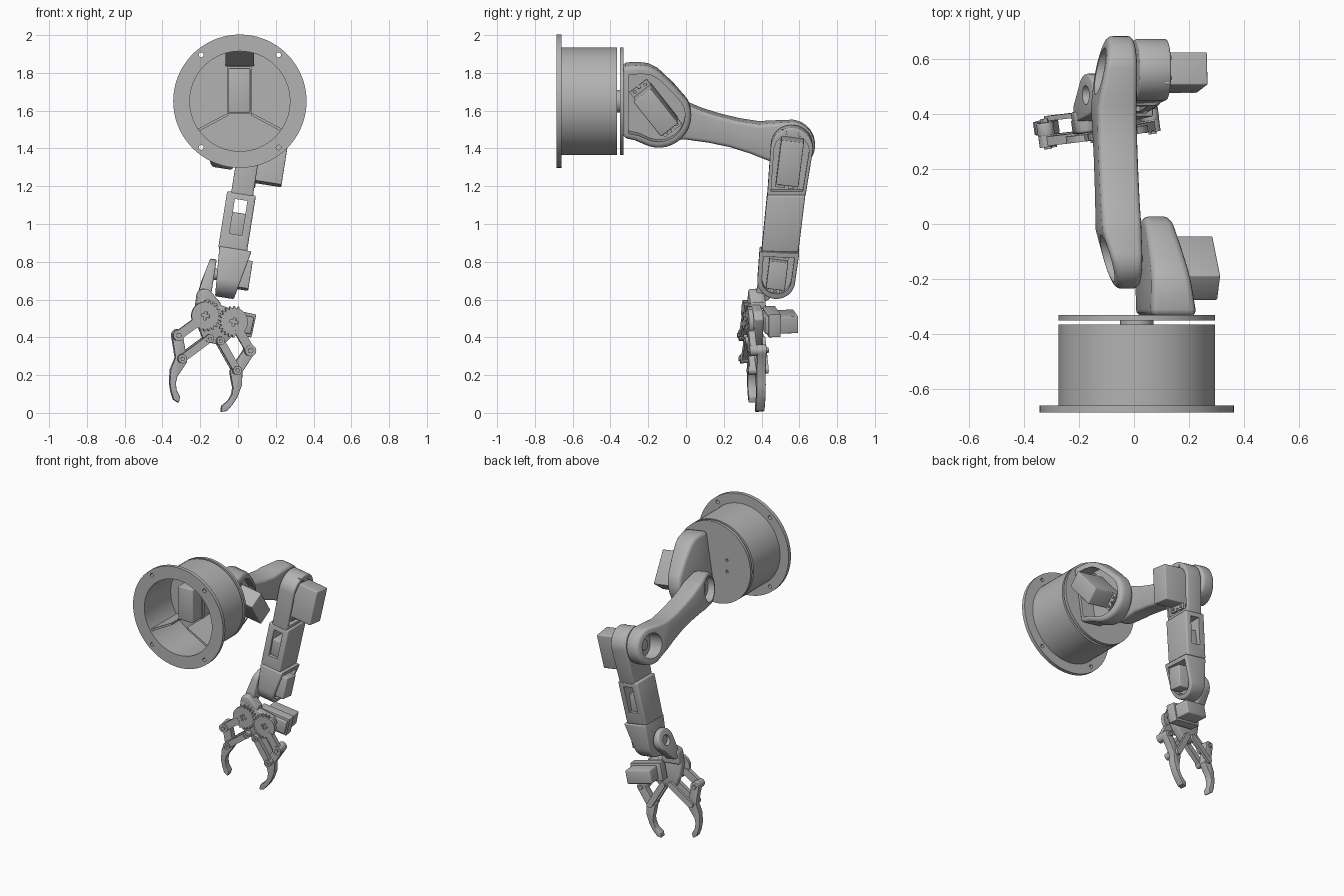
import bpy, bmesh
from math import sin, cos, pi, radians
from mathutils import Matrix, Vector
from mathutils.geometry import convex_hull_2d

if "Cube" in bpy.data.objects:
    bpy.data.objects.remove(bpy.data.objects["Cube"])

GREY = bpy.data.materials.new("plain_grey")
GREY.use_nodes = True
GREY.diffuse_color = (0.45, 0.45, 0.45, 1)
GREY.node_tree.nodes["Principled BSDF"].inputs["Base Color"].default_value = (0.45, 0.45, 0.45, 1)


def move(x, y, z):
    return Matrix.Translation((x, y, z))


def turn(deg, axis):
    return Matrix.Rotation(radians(deg), 4, axis)


# Frames: fixed base, arm swung about the base axis, gripper
BASE = move(0.01, 0, 1.65)
ARM = BASE @ turn(9, 'Y')
GRIP = ARM @ move(0.068, 0.365, -1.154) @ turn(3, 'Y') @ turn(8, 'Z')


def arc(cx, cy, r, a0=0, a1=360, n=24):
    steps = n if a1 - a0 == 360 else n + 1
    angles = [radians(a0 + (a1 - a0) * i / n) for i in range(steps)]
    return [(cx + r * cos(a), cy + r * sin(a)) for a in angles]


def hull(*groups):
    pts = [Vector(p) for g in groups for p in g]
    return [tuple(pts[i]) for i in convex_hull_2d(pts)]


def rect(x0, x1, y0, y1):
    return [(x0, y0), (x1, y0), (x1, y1), (x0, y1)]


def shrink(pts, k, cx, cy):
    return [(cx + (x - cx) * k, cy + (y - cy) * k) for x, y in pts]


def extrude(name, pts, a, b, frame, axis, warp=None, splits=()):
    bm = bmesh.new()

    def ring(d):
        return [bm.verts.new((d, p, q) if axis == 'X' else (p, d, q)) for p, q in pts]
    lo, hi = ring(a), ring(b)
    bm.faces.new(lo)
    bm.faces.new(hi)
    for i in range(len(pts)):
        j = (i + 1) % len(pts)
        bm.faces.new((lo[i], lo[j], hi[j], hi[i]))
    for y in splits:
        bmesh.ops.bisect_plane(bm, geom=bm.verts[:] + bm.edges[:] + bm.faces[:],
                               plane_co=(0, y, 0), plane_no=(0, 1, 0))
    if warp:
        for v in bm.verts:
            v.co.x = warp(v.co)
    bmesh.ops.recalc_face_normals(bm, faces=bm.faces)
    mesh = bpy.data.meshes.new(name)
    bm.to_mesh(mesh)
    bm.free()
    obj = bpy.data.objects.new(name, mesh)
    bpy.context.collection.objects.link(obj)
    obj.matrix_world = frame
    mesh.materials.append(GREY)
    return obj


def part(name, pts, a, b, frame=ARM, axis='X', warp=None, splits=(), bevel=0, cuts=()):
    """Extruded profile, optionally warped, bevelled and cut by other (pts, a, b, axis) profiles."""
    obj = extrude(name, pts, a, b, frame, axis, warp, splits)
    bpy.context.view_layer.update()
    bpy.ops.object.select_all(action='DESELECT')
    obj.select_set(True)
    bpy.context.view_layer.objects.active = obj
    if bevel:
        m = obj.modifiers.new("bevel", 'BEVEL')
        m.width, m.segments, m.limit_method, m.angle_limit = bevel, 3, 'ANGLE', radians(40)
        bpy.ops.object.modifier_apply(modifier=m.name)
    for c in cuts:
        cutter = extrude("cutter", *c[:3], frame, c[3])
        bpy.context.view_layer.update()
        m = obj.modifiers.new("cut", 'BOOLEAN')
        m.operation, m.solver, m.object = 'DIFFERENCE', 'EXACT', cutter
        bpy.ops.object.modifier_apply(modifier=m.name)
        bpy.data.objects.remove(cutter)
    bpy.ops.object.shade_smooth_by_angle(angle=radians(32))
    return obj


def servo(name, y, w, u0, u1, tilt, length, width, ear, frame=ARM):
    f = frame @ move(0, y, w) @ turn(tilt, 'X')
    h, k = length / 2, width / 2
    part(name + "_body", rect(-k, k, -h, h), u0, u1, f, bevel=0.006)
    part(name + "_ears", rect(-k, k, -h - 0.035, h + 0.035), ear, ear + 0.018, f,
         cuts=[(rect(-0.008, 0.008, s * (h + 0.03) - 0.012, s * (h + 0.03) + 0.012),
                ear - 0.1, ear + 0.1, 'X') for s in (-1, 1)])
    for s in (-1, 1):
        for t in (-1, 1):
            part(name + "_screw", arc(t * k * 0.6, s * (h + 0.018), 0.009, n=10), ear, ear + 0.026, f)


# ---- Base: flange, hollow drum, turntable
bore = arc(0, 0, 0.265, n=64)
holes = [(arc(sx * 0.205, sz * 0.245, 0.013, n=12), -0.8, -0.6, 'Y') for sx in (-1, 1) for sz in (-1, 1)]
part("base_flange", arc(0, 0, 0.353, n=72), -0.685, -0.66, BASE, 'Y',
     cuts=[(bore, -0.8, -0.5, 'Y')] + holes)
part("base_drum", arc(0, 0, 0.285, n=72), -0.66, -0.365, BASE, 'Y', cuts=[(bore, -0.8, -0.39, 'Y')])
lens = arc(0, -0.33, 0.2, 48, 132, 12) + arc(0, -0.01, 0.2, 228, 312, 12)
lens = [(x * 1.1, z * 0.5 - 0.085) for x, z in lens]
part("base_web", arc(0, 0, 0.268, 213, 327, 24) + [(0.06, -0.06), (-0.06, -0.06)], -0.685, -0.66, BASE, 'Y',
     cuts=[(lens, -0.8, -0.5, 'Y')])
for s in (-1, 1):
    part("base_rib", [(s * 0.06, -0.06), (s * 0.222, -0.146), (s * 0.222, -0.162), (s * 0.06, -0.075)],
         -0.67, -0.385, BASE, 'Y')
part("base_servo", rect(-0.06, 0.055, -0.06, 0.175), -0.6, -0.38, BASE, 'Y', bevel=0.006)
part("base_servo_rim", rect(-0.067, 0.062, -0.067, 0.185), -0.5, -0.48, BASE, 'Y')
part("base_wedge", [(-0.6, 0.262), (-0.385, 0.262), (-0.385, 0.185)], -0.075, 0.075, BASE)
part("spindle", arc(0, 0, 0.06), -0.37, -0.345, BASE, 'Y')
part("turntable", arc(0, 0, 0.285, n=72), -0.35, -0.33, BASE, 'Y',
     cuts=[(arc(-0.1, z, 0.01, n=10), -0.4, -0.3, 'Y') for z in (-0.04, 0.04)])

# ---- Shoulder bracket with a hollow for its servo
shoulder = [(-0.335, -0.17), (-0.27, -0.185)] + arc(-0.14, -0.06, 0.168, -115, 30, 24) \
    + [(-0.06, 0.1), (-0.117, 0.157), (-0.155, 0.19), (-0.2, 0.212), (-0.25, 0.218), (-0.335, 0.215)]


def shoulder_taper(v):
    t = (v.y + 0.335) / 0.37
    return 0.02 + 0.01 * t + (v.x - 0.02) * (1 - 0.42 * t)


part("shoulder_bracket", shoulder, 0.02, 0.19, warp=shoulder_taper, bevel=0.025,
     cuts=[(shrink(shoulder, 0.82, -0.16, -0.03), 0.085, 0.4, 'X')])
servo("shoulder_servo", -0.16, -0.016, 0.07, 0.29, 38, 0.235, 0.115, 0.12)

# ---- Upper arm: waisted link, both ends slanting on the outer face
S, E = (-0.125, -0.1), (0.555, -0.238)
link = arc(*S, 0.11, 80, 270, 24) + [(0, -0.205), (0.12, -0.222), (0.23, -0.245), (0.34, -0.28), (0.44, -0.32)] \
    + arc(*E, 0.128, -110, 85, 24) + [(0.47, -0.117), (0.387, -0.123), (0.28, -0.106),
                                      (0.175, -0.08), (0.08, -0.05), (0, -0.015)]


def link_taper(v):
    if v.x > -0.05:
        return v.x
    return v.x + 0.28 * max(0, -0.02 - v.y) + 0.2 * max(0, v.y - 0.43)


part("upper_arm", link, -0.122, 0.022, warp=link_taper, splits=(-0.02, 0.43), bevel=0.02,
     cuts=[(arc(*S, 0.085, n=32), -0.3, -0.02, 'X'), (arc(*E, 0.085, n=32), -0.3, -0.02, 'X')])
for name, (y, w) in (("shoulder", S), ("elbow", E)):
    part(name + "_hub", arc(y, w, 0.035, n=20), -0.04, 0.06)

# ---- Forearm: elbow plate, windowed box, wrist housing
plate = hull(arc(0.56, -0.232, 0.112, n=40), [(0.43, -0.49), (0.632, -0.49)])
part("forearm_plate", plate, 0.03, 0.147, bevel=0.008,
     cuts=[(shrink(plate, 0.83, 0.55, -0.31), 0.09, 0.3, 'X')])
servo("elbow_servo", 0.55, -0.29, 0.07, 0.287, -7, 0.24, 0.12, 0.125)
part("forearm_box", [(0.43, -0.48), (0.632, -0.48), (0.595, -0.785), (0.4, -0.785)], 0.008, 0.162, bevel=0.01,
     cuts=[(rect(0.055, 0.122, -0.7, -0.515), 0.2, 0.8, 'Y')])
part("forearm_servo", rect(0.05, 0.125, -0.705, -0.585), 0.43, 0.58, axis='Y', bevel=0.005)

housing = hull(arc(0.478, -0.94, 0.1, n=40), [(0.39, -0.775), (0.6, -0.785)])


def housing_taper(v):
    t = max(0, (-0.775 - v.z) / 0.265)
    return v.x * (1 - 0.42 * t) + 0.024 * t


part("wrist_housing", housing, 0.013, 0.186, warp=housing_taper, bevel=0.008,
     cuts=[(shrink(housing, 0.78, 0.485, -0.91), 0.08, 0.4, 'X')])
servo("wrist_servo", 0.482, -0.905, 0.06, 0.2, -7, 0.15, 0.1, 0.1)

# ---- Wrist lobe and neck leading to the palm
lobe = hull(arc(0.468, -0.925, 0.078, n=32), [(0.365, -1.07), (0.43, -1.07)])
part("wrist_lobe", lobe, -0.065, 0.01, bevel=0.008,
     warp=lambda v: v.x + (max(0, v.z + 1.03) * 0.22 if v.x < -0.03 else 0),
     cuts=[(arc(0.468, -0.925, 0.035), -0.2, -0.02, 'X')])
part("wrist_pin", arc(0.468, -0.925, 0.03, n=20), -0.025, 0.04)
part("neck", hull(arc(-0.095, 0.1, 0.04, n=20), [(-0.13, 0.03), (0, 0.05), (-0.01, 0.085)]),
     -0.02, 0.06, GRIP, 'Y', bevel=0.01)

# ---- Palm and its servo
palm = [(-0.125, 0.1), (-0.03, 0.075), (0.1, 0.06), (0.13, 0.02), (0.1, -0.06),
        (0.05, -0.135), (-0.05, -0.135), (-0.1, -0.06), (-0.13, 0.02)]
part("palm", palm, -0.022, 0.03, GRIP, 'Y', bevel=0.006)
part("grip_servo", rect(0.01, 0.19, -0.046, 0.046), 0.028, 0.205, GRIP, 'Y', bevel=0.006)
part("grip_servo_ears", rect(-0.02, 0.2, -0.062, 0.062), 0.045, 0.11, GRIP, 'Y', bevel=0.004)


# ---- Gripper: mirrored gears, linkage and claws
def gear(cx, facing, teeth=22):
    pts = []
    for i in range(teeth * 4):
        a = 2 * pi * i / (teeth * 4)
        toothed = cos(a) * facing > -0.25
        r = 0.074 if not toothed else (0.084 if i % 4 < 2 else 0.07)
        pts.append((cx + r * cos(a), r * sin(a)))
    return pts


def bar(p, q, r):
    return hull(arc(*p, r, n=20), arc(*q, r, n=20))


for s, side in ((-1, "right"), (1, "left")):
    hub, knee = (s * 0.078, 0), (s * 0.196, -0.131)
    inner, lower = (s * 0.03, -0.113), (s * 0.15, -0.248)
    part(side + "_gear", gear(s * 0.078, -s), -0.052, -0.027, GRIP, 'Y',
         cuts=[(rect(s * 0.078 - a, s * 0.078 + a, -b, b), -0.1, -0.04, 'Y')
               for a, b in ((0.022, 0.007), (0.007, 0.022))])
    part(side + "_crank", bar((s * 0.12, -0.047), knee, 0.024), -0.054, -0.02, GRIP, 'Y')
    part(side + "_front_link", bar(inner, lower, 0.02), -0.05, -0.018, GRIP, 'Y')
    part(side + "_rear_link", bar(inner, lower, 0.02), 0.032, 0.05, GRIP, 'Y')
    claw = arc(0.196, -0.131, 0.031, -20, 190, 16) + [
        (0.135, -0.21), (0.118, -0.26), (0.135, -0.305), (0.152, -0.344), (0.153, -0.38), (0.142, -0.415),
        (0.114, -0.449), (0.116, -0.481), (0.146, -0.469), (0.168, -0.43), (0.185, -0.386),
        (0.195, -0.318), (0.183, -0.25)]
    part(side + "_claw", [(s * x, z) for x, z in claw], -0.017, 0.031, GRIP, 'Y', bevel=0.004)
    for p, r in ((knee, 0.03), (inner, 0.022), (lower, 0.024)):
        part(side + "_pin_boss", arc(*p, r, n=20), -0.058, 0.03, GRIP, 'Y')
        part(side + "_pin", arc(*p, r * 0.5, n=6), -0.066, 0.045, GRIP, 'Y')
